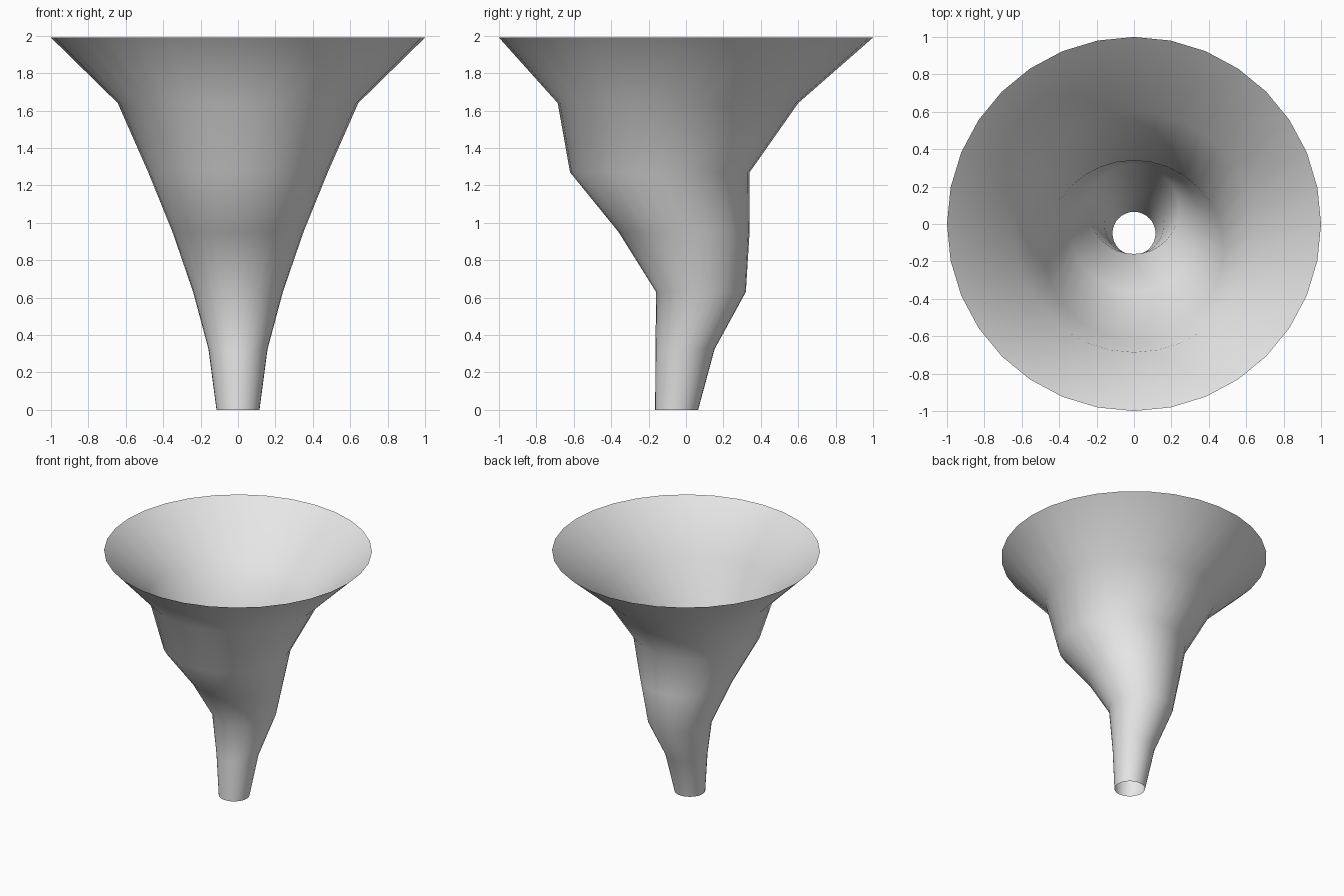
import bpy
import bmesh
from math import cos, sin, tau

cube = bpy.data.objects.get("Cube")
if cube:
    bpy.data.objects.remove(cube, do_unlink=True)

SIDES = 32
# Rings from spout to rim: height, sideways shift in y, radius
RINGS = [
    (0.00, -0.05, 0.115),
    (0.325, -0.005, 0.158),
    (0.63, 0.08, 0.24),
    (0.95, -0.01, 0.35),
    (1.27, -0.14, 0.48),
    (1.64, -0.043, 0.643),
    (1.99, 0.00, 1.00),
]


def make_material(name, color):
    mat = bpy.data.materials.new(name)
    mat.use_nodes = True
    mat.diffuse_color = color
    mat.node_tree.nodes["Principled BSDF"].inputs["Base Color"].default_value = color
    return mat


def ring(bm, z, shift, radius):
    angles = [tau * i / SIDES for i in range(SIDES)]
    return [bm.verts.new((radius * cos(a), shift + radius * sin(a), z)) for a in angles]


# Twisting funnel: open thin shell lofted through the rings
bm = bmesh.new()
loops = [ring(bm, *r) for r in RINGS]
for low, high in zip(loops, loops[1:]):
    for i in range(SIDES):
        j = (i + 1) % SIDES
        face = bm.faces.new((low[i], low[j], high[j], high[i]))
        face.smooth = True

mesh = bpy.data.meshes.new("funnel")
bm.to_mesh(mesh)
bm.free()
mesh.materials.append(make_material("light grey", (0.8, 0.8, 0.8, 1.0)))
funnel = bpy.data.objects.new("funnel", mesh)
bpy.context.collection.objects.link(funnel)
